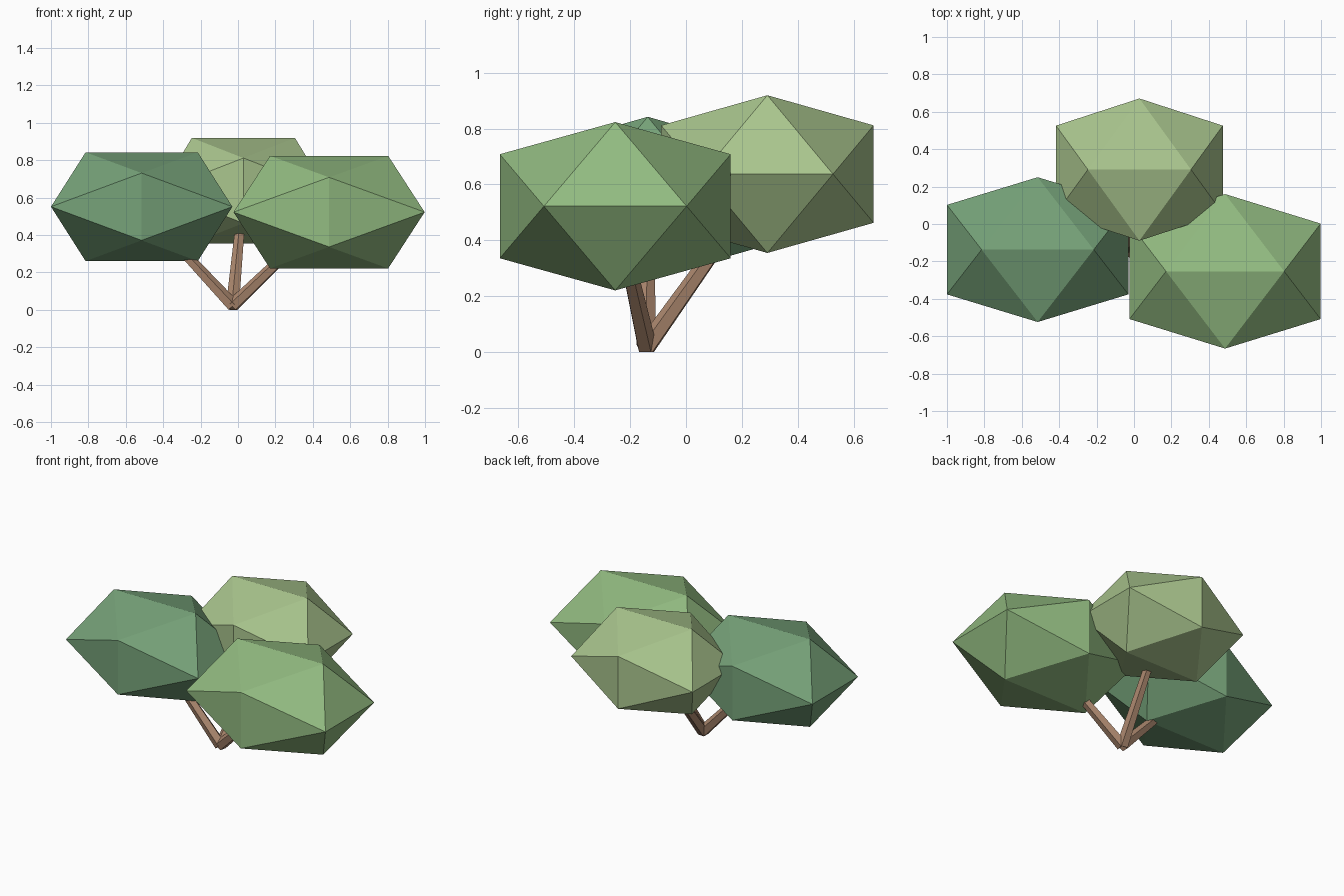
import bpy, bmesh
from mathutils import Vector

if "Cube" in bpy.data.objects:
    bpy.data.objects.remove(bpy.data.objects["Cube"])

PHI = (1 + 5 ** 0.5) / 2
BASE = Vector((-0.028, -0.142, 0.026))


def finish(name, bm, color):
    mesh = bpy.data.meshes.new(name)
    bm.normal_update()
    bm.to_mesh(mesh)
    bm.free()
    mat = bpy.data.materials.new(name + "_color")
    mat.diffuse_color = (*color, 1)
    mat.use_nodes = True
    mat.node_tree.nodes["Principled BSDF"].inputs["Base Color"].default_value = mat.diffuse_color
    mesh.materials.append(mat)
    obj = bpy.data.objects.new(name, mesh)
    bpy.context.collection.objects.link(obj)


def foliage(name, center, half, color):
    # stretched icosahedron with its top edge running along x
    bm = bmesh.new()
    for a in (-1, 1):
        for b in (-1, 1):
            for p in ((a / PHI, 0, b), (a, b / PHI, 0), (0, a, b / PHI)):
                bm.verts.new([c + h * v for c, h, v in zip(center, half, p)])
    bmesh.ops.convex_hull(bm, input=bm.verts[:])
    bmesh.ops.recalc_face_normals(bm, faces=bm.faces[:])
    finish(name, bm, color)


def branch(name, tip, color):
    # tapered low-poly stem from the shared foot into the foliage
    axis = Vector(tip) - BASE
    bm = bmesh.new()
    bmesh.ops.create_cone(bm, cap_ends=True, segments=5, radius1=0.037,
                          radius2=0.022, depth=axis.length)
    rot = axis.to_track_quat('Z', 'Y').to_matrix()
    for v in bm.verts:
        v.co = rot @ v.co + BASE + axis / 2
    low = min(v.co.z for v in bm.verts)
    for v in bm.verts:
        v.co.z -= low  # stand on the ground
    finish(name, bm, color)


PARTS = {
    "left": ((-0.515, -0.137, 0.551), (0.485, 0.387, 0.291), (0.18, 0.36, 0.19)),
    "right": ((0.487, -0.253, 0.522), (0.511, 0.413, 0.301), (0.29, 0.50, 0.22)),
    "back": ((0.029, 0.291, 0.637), (0.446, 0.380, 0.282), (0.40, 0.56, 0.27)),
}
for side, (center, half, color) in PARTS.items():
    foliage(side + "_foliage", center, half, color)
    branch(side + "_branch", center, (0.42, 0.25, 0.16))
